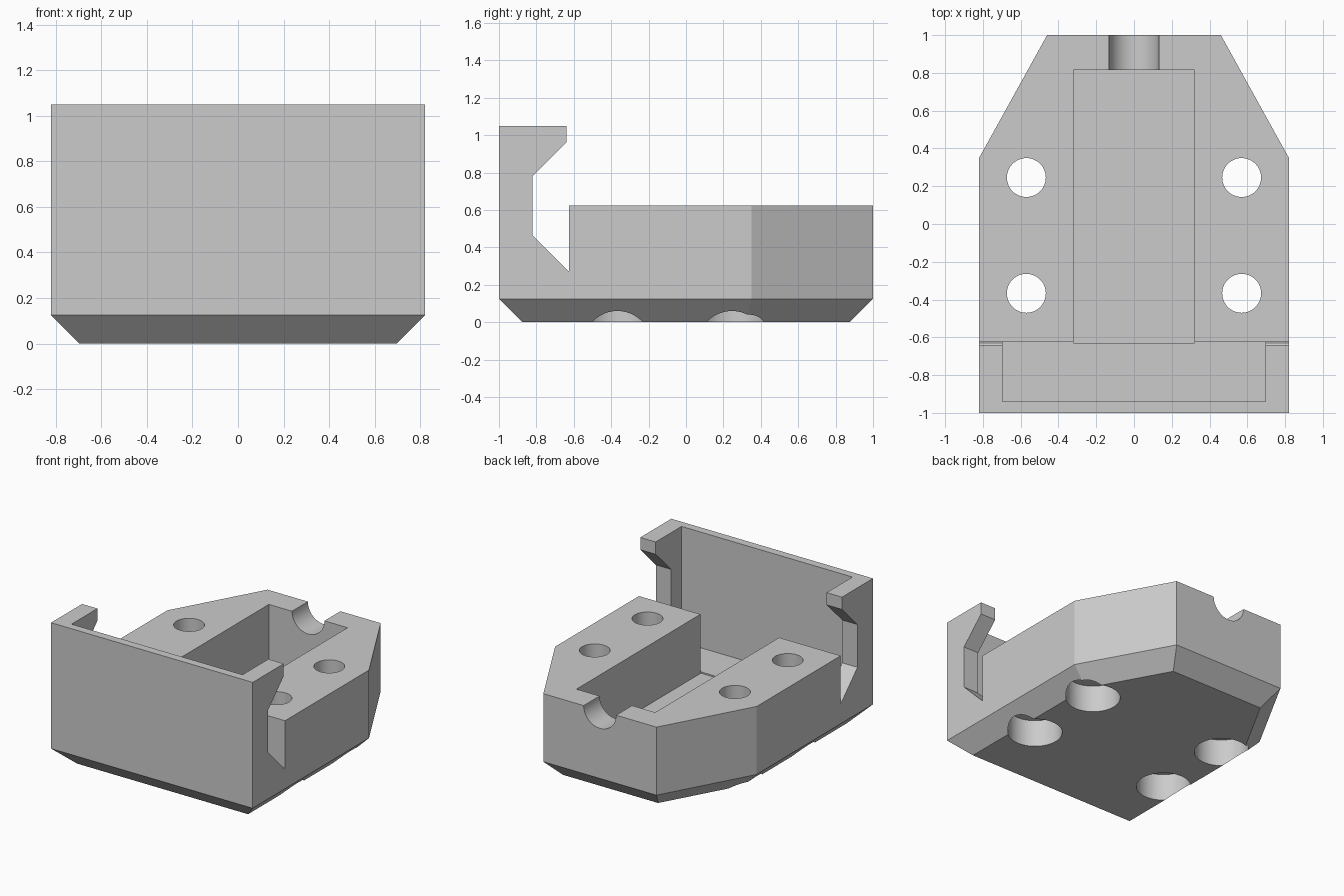
import bpy, bmesh, math
from mathutils import Matrix

cube = bpy.data.objects.get("Cube")
if cube:
    bpy.data.objects.remove(cube, do_unlink=True)

# Single plain grey
grey = bpy.data.materials.new("plain_grey")
grey.use_nodes = True
colour = (0.6, 0.6, 0.6, 1)
grey.diffuse_color = colour
grey.node_tree.nodes["Principled BSDF"].inputs["Base Color"].default_value = colour


def add_object(name, bm):
    bmesh.ops.recalc_face_normals(bm, faces=bm.faces)
    mesh = bpy.data.meshes.new(name)
    bm.to_mesh(mesh)
    bm.free()
    mesh.materials.append(grey)
    obj = bpy.data.objects.new(name, mesh)
    bpy.context.collection.objects.link(obj)
    return obj


def loft(name, rings):
    """Closed solid through rings that have equal point counts."""
    bm = bmesh.new()
    loops = [[bm.verts.new(p) for p in ring] for ring in rings]
    n = len(loops[0])
    for a, b in zip(loops, loops[1:]):
        for i in range(n):
            j = (i + 1) % n
            bm.faces.new((a[i], a[j], b[j], b[i]))
    bm.faces.new(loops[0])
    bm.faces.new(loops[-1])
    return add_object(name, bm)


def box(name, x, y0, y1, z0, z1):
    rect = [(-x, y0), (x, y0), (x, y1), (-x, y1)]
    return loft(name, [[(px, py, z) for px, py in rect] for z in (z0, z1)])


def cylinder(name, radius, depth, matrix):
    bm = bmesh.new()
    bmesh.ops.create_cone(bm, cap_ends=True, segments=48, radius1=radius,
                          radius2=radius, depth=depth, matrix=matrix)
    return add_object(name, bm)


def outline(half, z):
    """Mirror the right-hand half of a plan outline."""
    pts = half + [(-x, y) for x, y in reversed(half)]
    return [(x, y, z) for x, y in pts]


# Housing: tapered plan with a bevelled underside
foot = [(0.695, -0.875), (0.695, 0.318), (0.386, 0.875)]
plan = [(0.82, -1.0), (0.82, 0.35), (0.46, 1.0)]
housing = loft("housing", [outline(foot, 0), outline(plan, 0.125),
                           outline(plan, 1.05)])

# Side profile cut: lowers the rear and shapes the hooked side flanges
side = [(-0.64, 1.2), (-0.64, 0.96), (-0.82, 0.78), (-0.82, 0.465),
        (-0.63, 0.275), (-0.625, 0.275), (-0.625, 0.625), (1.2, 0.625), (1.2, 1.2)]
cutters = [loft("side_profile_cutter",
                [[(x, y, z) for y, z in side] for x in (-1, 1)])]

# Pocket behind the front wall, and the long central channel
cutters.append(box("pocket_cutter", 0.695, -0.94, -0.625, 0.20, 1.2))
cutters.append(box("channel_cutter", 0.32, -0.63, 0.815, 0.19, 1.2))

# Half-round cable notch in the rear wall
cutters.append(cylinder("cable_notch_cutter", 0.132, 0.5,
                        Matrix.Translation((0, 0.99, 0.625))
                        @ Matrix.Rotation(math.pi / 2, 4, 'X')))

# Four screw holes with counterbores underneath
for x in (-0.57, 0.57):
    for y in (-0.367, 0.246):
        cutters.append(cylinder("screw_hole_cutter", 0.103, 1.6,
                                Matrix.Translation((x, y, 0.4))))
        cutters.append(cylinder("counterbore_cutter", 0.185, 0.4,
                                Matrix.Translation((x, y, 0.0))))

# Apply every cut, then discard the cutters
bpy.ops.object.select_all(action='DESELECT')
bpy.context.view_layer.objects.active = housing
housing.select_set(True)
for cutter in cutters:
    cutter.hide_render = True
    mod = housing.modifiers.new("cut", 'BOOLEAN')
    mod.operation = 'DIFFERENCE'
    mod.solver = 'EXACT'
    mod.object = cutter
    bpy.ops.object.modifier_apply(modifier=mod.name)
    bpy.data.objects.remove(cutter, do_unlink=True)

bpy.ops.object.shade_smooth_by_angle(angle=math.radians(20))
